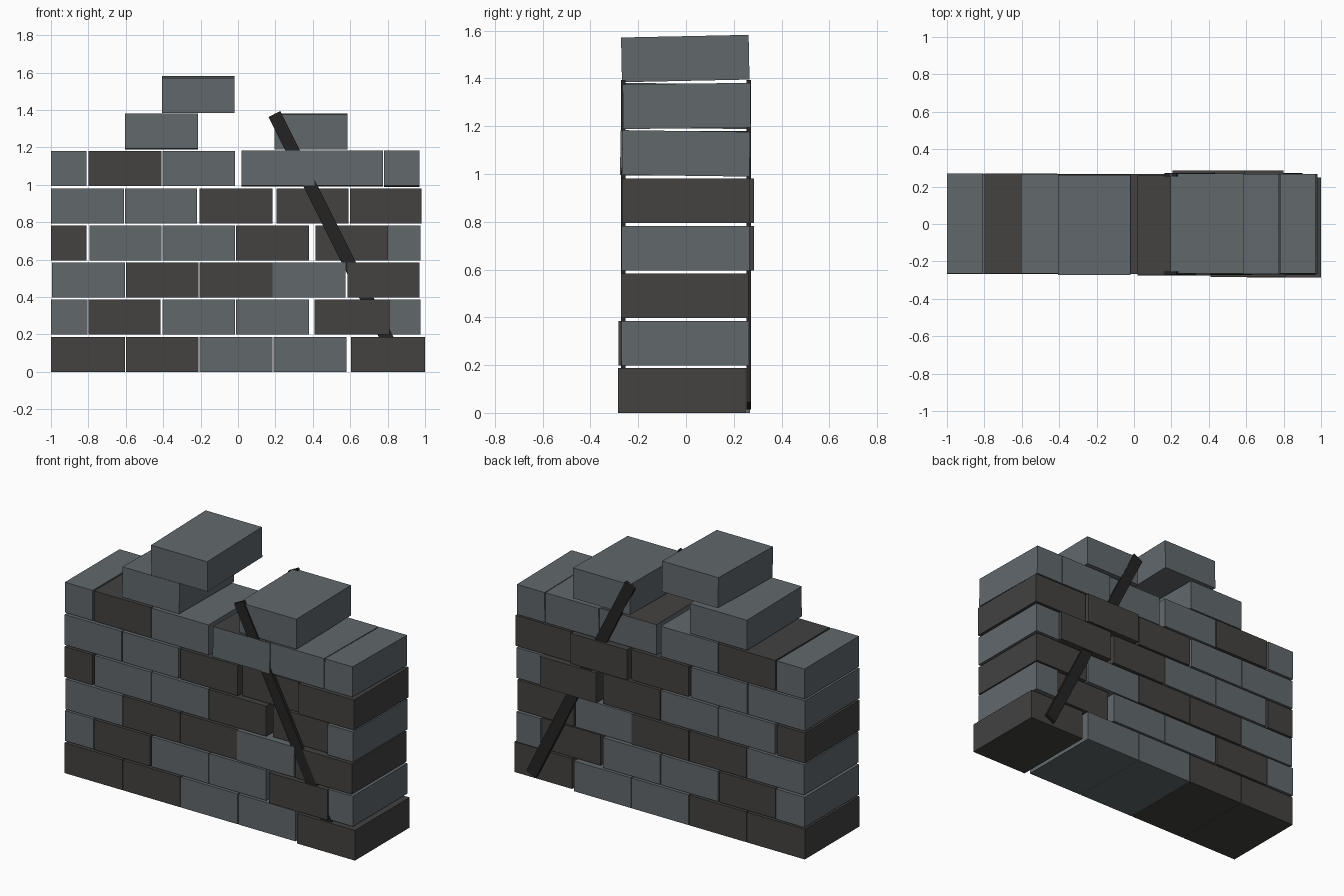
import bpy, math
from mathutils import Matrix, Vector

if "Cube" in bpy.data.objects:
    bpy.data.objects.remove(bpy.data.objects["Cube"])


def material(name, rgb):
    m = bpy.data.materials.new(name)
    m.diffuse_color = (*rgb, 1)
    m.use_nodes = True
    m.node_tree.nodes["Principled BSDF"].inputs["Base Color"].default_value = m.diffuse_color
    return m


LIGHT = material("blue grey stone", (0.120, 0.138, 0.148))
DARK = material("dark stone", (0.056, 0.054, 0.053))
BLACK = material("crack black", (0.017, 0.017, 0.017))


def box(name, size, centre, rot, mats):
    bpy.ops.mesh.primitive_cube_add(size=1)
    ob = bpy.context.object
    ob.name = name
    ob.data.transform(Matrix.Diagonal((*size, 1)))
    ob.location = centre
    ob.rotation_euler = rot
    for m in mats:
        ob.data.materials.append(m)
    return ob


# Courses from the ground up: (left, right, colour, y shift, tilt degrees)
L, D = LIGHT, DARK
courses = [
    [(-1, -.605, D, 0, 0), (-.6, -.21, D, 0, 0), (-.205, .185, L, 0, 0),
     (.19, .58, L, 0, 0), (.605, 1, D, -.018, 0)],
    [(-1, -.805, L, .003, 0), (-.8, -.415, D, 0, 0), (-.405, -.015, L, 0, 0),
     (-.01, .38, L, 0, 0), (.41, .81, D, -.016, 0), (.81, .975, L, -.003, 0)],
    [(-.995, -.605, L, 0, 0), (-.6, -.21, D, 0, 0), (-.205, .185, D, 0, 0),
     (.185, .575, L, -.006, 0), (.585, .97, D, -.006, 0)],
    [(-1, -.81, D, 0, 0), (-.795, -.41, L, 0, 0), (-.405, -.015, L, 0, 0),
     (-.01, .38, D, 0, 0), (.415, .8, D, .018, 0), (.8, .975, L, -.002, 0)],
    [(-1, -.61, L, 0, 0), (-.605, -.22, L, 0, 0), (-.205, .185, D, 0, 0),
     (.205, .59, D, .018, 0), (.6, .98, D, 0, 0)],
    [(-1, -.81, L, .003, 0), (-.8, -.41, D, .003, 0), (-.405, -.015, L, 0, 0),
     (.02, .41, L, -.008, -.6), (.41, .775, L, 0, -.6), (.78, .97, L, 0, -.8)],
    [(-.605, -.215, L, 0, -.7), (.195, .585, L, .003, .7)],
    [(-.405, -.02, L, -.003, 1.2)],
]
STEP, HEIGHT, DEPTH = .1985, .187, .534

for row, course in enumerate(courses):
    z = row * STEP + HEIGHT / 2
    for i, (x0, x1, mat, dy, tilt) in enumerate(course):
        ob = box(f"stone_block_{row}_{i}", (x1 - x0, DEPTH, HEIGHT),
                 ((x0 + x1) / 2, dy, z), (math.radians(tilt), 0, 0), [mat])
        # One block has a dark top face
        if (row, i) == (5, 3):
            ob.data.materials.append(DARK)
            for p in ob.data.polygons:
                if p.normal.z > .9:
                    p.material_index = 1

# Diagonal crack strips on the front and the back
top, bottom = Vector((.195, 0, 1.378)), Vector((.87, 0, .03))
run = bottom - top
for name, y in (("front_crack", -.263), ("back_crack", .263)):
    mid = (top + bottom) / 2
    box(name, (.07, .02, run.length), (mid.x, y, mid.z),
        (0, math.atan2(run.x, run.z) + math.pi, 0), [BLACK])
